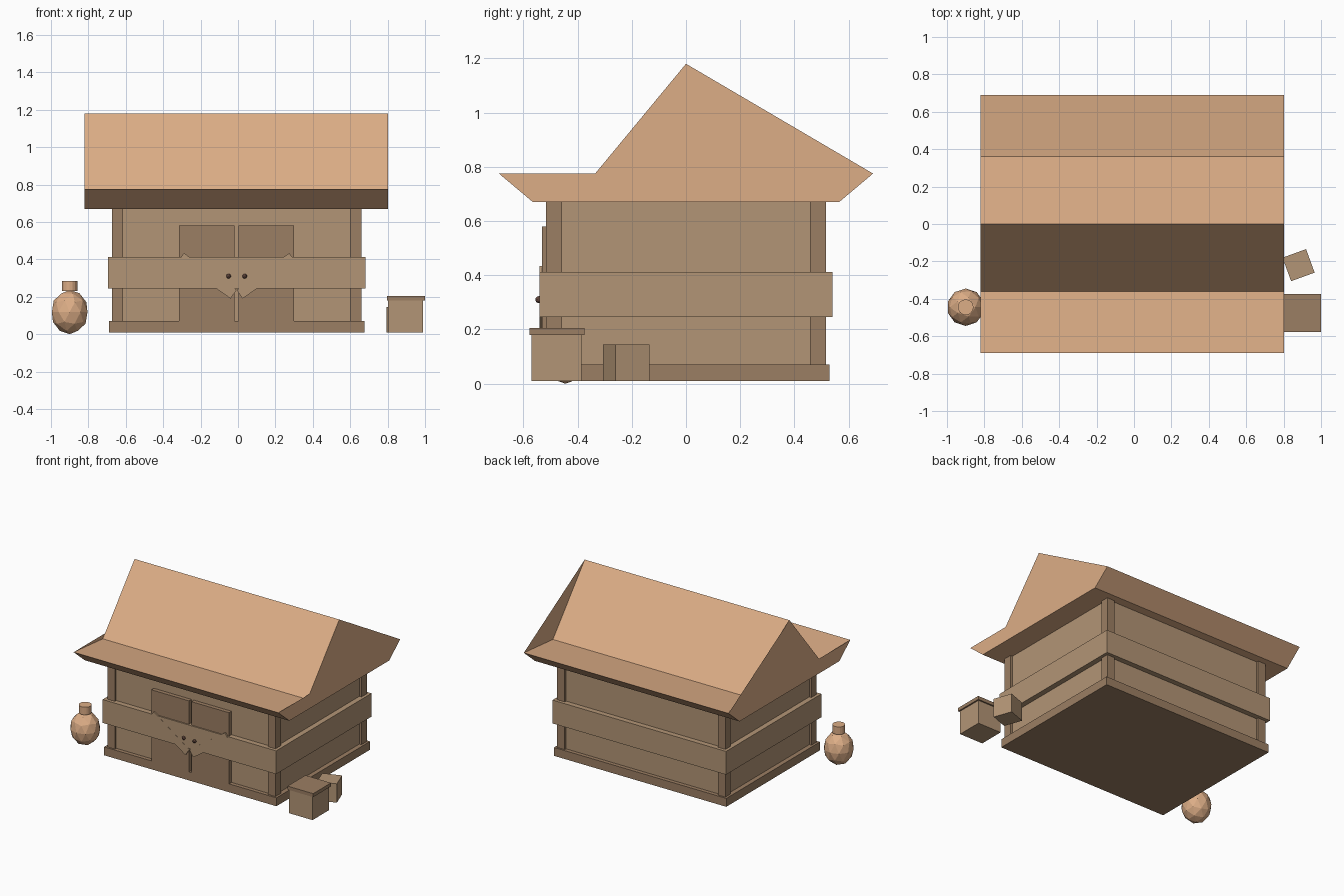
import bpy, bmesh, math
from mathutils import Matrix

if "Cube" in bpy.data.objects:
    bpy.data.objects.remove(bpy.data.objects["Cube"])

CX = -0.0075  # middle of the hut along x


def material(name, rgb):
    m = bpy.data.materials.new(name)
    m.diffuse_color = (*rgb, 1)
    m.use_nodes = True
    m.node_tree.nodes["Principled BSDF"].inputs["Base Color"].default_value = m.diffuse_color
    return m


TILE = material("roof_tan", (0.72, 0.42, 0.24))
WOOD = material("wood", (0.45, 0.30, 0.18))
DARK = material("dark_wood", (0.33, 0.21, 0.125))
IRON = material("knob_brown", (0.12, 0.06, 0.045))


def finish(name, bm, mat):
    mesh = bpy.data.meshes.new(name)
    bm.to_mesh(mesh)
    bm.free()
    mesh.materials.append(mat)
    ob = bpy.data.objects.new(name, mesh)
    bpy.context.collection.objects.link(ob)
    return ob


def box(name, x, y, z, mat):
    """Box from (min, max) ranges, origin at its centre."""
    bm = bmesh.new()
    bmesh.ops.create_cube(bm, size=1)
    bmesh.ops.scale(bm, vec=(x[1] - x[0], y[1] - y[0], z[1] - z[0]), verts=bm.verts)
    ob = finish(name, bm, mat)
    ob.location = (sum(x) / 2, sum(y) / 2, sum(z) / 2)
    return ob


def centred(half):
    return (CX - half, CX + half)


# hut body: floor, walls, surrounding band
box("base", centred(0.683), (-0.53, 0.53), (0.01, 0.07), DARK)
box("walls", centred(0.65), (-0.502, 0.502), (0.07, 0.68), WOOD)
box("wall_band", centred(0.688), (-0.54, 0.54), (0.245, 0.412), WOOD)

# corner posts
for sx, side in ((-1, "left"), (1, "right")):
    for sy, end in ((-1, "front"), (1, "back")):
        x = sorted((CX + sx * 0.607, CX + sx * 0.667))
        y = sorted((sy * 0.457, sy * 0.517))
        box(f"{end}_{side}_post", x, y, (0.07, 0.68), DARK)

# double door with diagonal braces and knobs
for s, side in ((-1, "left"), (1, "right")):
    x = sorted((CX + s * 0.01, CX + s * 0.308))
    box(f"{side}_door", x, (-0.531, -0.50), (0.06, 0.58), DARK)
    brace = box(f"{side}_door_brace", (-0.172, 0.172), (-0.541, -0.52), (-0.028, 0.028), WOOD)
    brace.location.x = CX + s * 0.157
    brace.location.z = 0.312
    brace.rotation_euler.y = -s * math.radians(35)
    bm = bmesh.new()
    bmesh.ops.create_icosphere(bm, subdivisions=2, radius=0.013)
    knob = finish(f"{side}_knob", bm, IRON)
    knob.location = (CX + s * 0.043, -0.543, 0.31)

# roof: flared profile swept along x, each end closed by a slab and a gable triangle
profile = [(-0.69, 0.775), (-0.36, 0.745), (0, 1.18), (0.36, 0.745),
           (0.69, 0.775), (0.565, 0.67), (-0.565, 0.67)]
bm = bmesh.new()
left = [bm.verts.new((-0.82, y, z)) for y, z in profile]
right = [bm.verts.new((0.803, y, z)) for y, z in profile]
n = len(profile)
for i in range(n):
    j = (i + 1) % n
    bm.faces.new((left[j], left[i], right[i], right[j]))
for ring, flip in ((left, False), (right, True)):
    for ids in ((0, 4, 5, 6), (1, 2, 4)):
        face = bm.faces.new([ring[i] for i in ids])
        face.normal_update()
        if (face.normal.x < 0) == flip:
            face.normal_flip()
finish("roof", bm, TILE)

# crates beside the hut
box("crate", (0.803, 0.99), (-0.57, -0.385), (0.01, 0.182), WOOD)
box("crate_lid", (0.797, 1.0), (-0.577, -0.375), (0.18, 0.205), DARK)
small = box("small_crate", (0.813, 0.947), (-0.287, -0.153), (0.01, 0.145), WOOD)
small.rotation_euler.z = math.radians(20)

# faceted jar with neck
bm = bmesh.new()
bmesh.ops.create_icosphere(bm, subdivisions=2, radius=0.1)
bmesh.ops.scale(bm, vec=(1, 1, 1.18), verts=bm.verts)
jar = finish("jar", bm, TILE)
jar.location = (-0.9, -0.445, 0.118)
bm = bmesh.new()
bmesh.ops.create_cone(bm, cap_ends=True, segments=16, radius1=0.042, radius2=0.042,
                      depth=0.055, matrix=Matrix.Translation((-0.9, -0.445, 0.2575)))
finish("jar_neck", bm, TILE)
